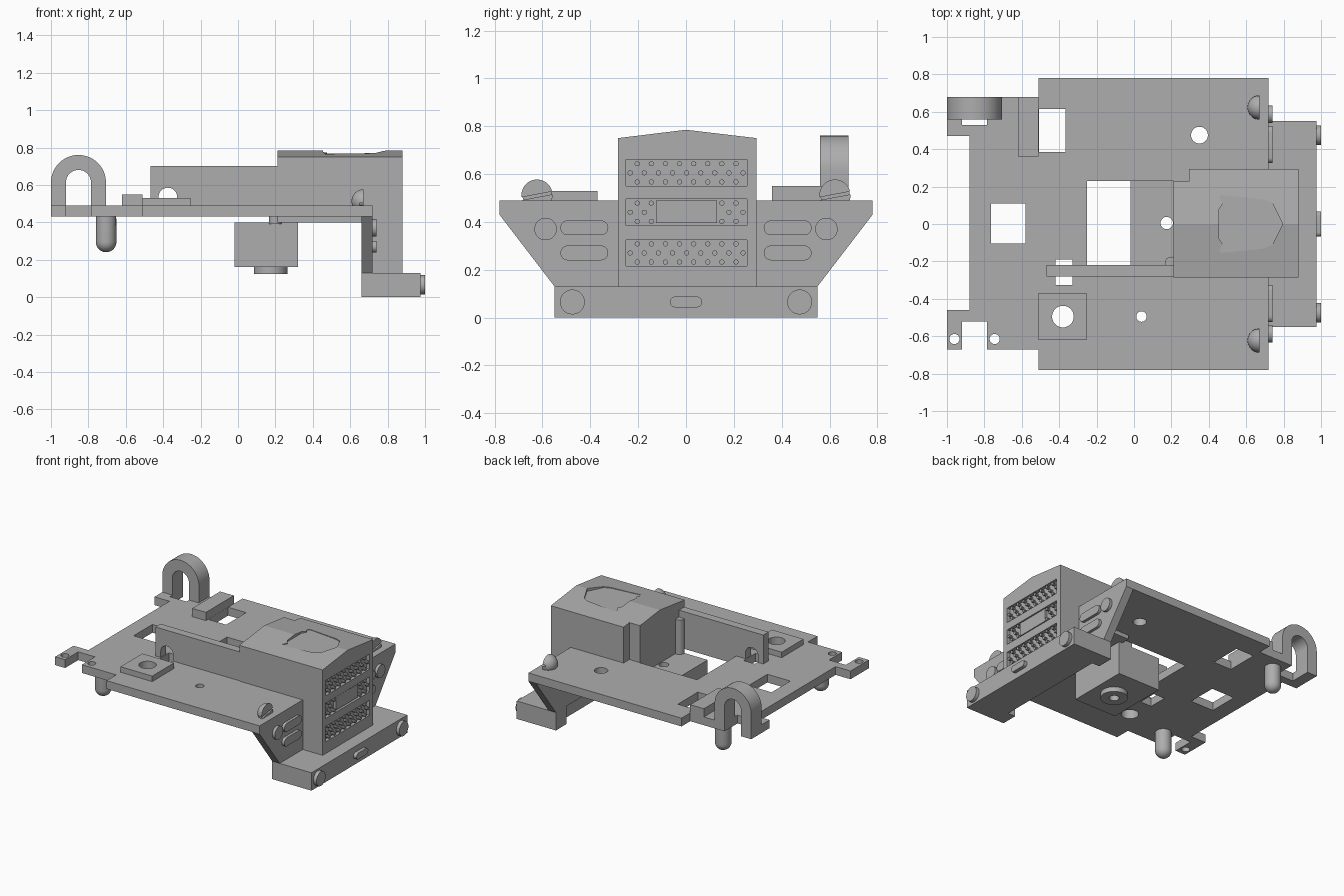
import bpy, bmesh, math
from mathutils import Vector

cube = bpy.data.objects.get("Cube")
if cube:
    bpy.data.objects.remove(cube, do_unlink=True)

grey = bpy.data.materials.new("plain grey")
grey.use_nodes = True
colour = (0.42, 0.42, 0.42, 1)
grey.diffuse_color = colour
grey.node_tree.nodes["Principled BSDF"].inputs["Base Color"].default_value = colour

# Maps a flat profile (u, v) and a depth w to x, y, z for each extrusion axis
AXES = {
    "x": lambda u, v, w: (w, u, v),
    "y": lambda u, v, w: (u, w, v),
    "z": lambda u, v, w: (u, v, w),
}


def finish(name, bm):
    bmesh.ops.recalc_face_normals(bm, faces=bm.faces)
    mesh = bpy.data.meshes.new(name)
    bm.to_mesh(mesh)
    bm.free()
    mesh.materials.append(grey)
    obj = bpy.data.objects.new(name, mesh)
    bpy.context.collection.objects.link(obj)
    return obj


def add_prism(bm, points, lo, hi, axis):
    place = AXES[axis]
    face = bm.faces.new([bm.verts.new(place(u, v, lo)) for u, v in points])
    new = bmesh.ops.extrude_face_region(bm, geom=[face])["geom"]
    move = Vector(place(0, 0, hi - lo))
    bmesh.ops.translate(bm, vec=move, verts=[g for g in new if isinstance(g, bmesh.types.BMVert)])


def prism(name, points, lo, hi, axis="z"):
    bm = bmesh.new()
    add_prism(bm, points, lo, hi, axis)
    return finish(name, bm)


def rect(u0, u1, v0, v1):
    return [(u0, v0), (u1, v0), (u1, v1), (u0, v1)]


def box(name, x0, x1, y0, y1, z0, z1):
    return prism(name, rect(x0, x1, y0, y1), z0, z1)


def arc(u, v, r, start=0, end=360, n=32):
    count = n if end - start == 360 else n + 1
    steps = [math.radians(start + (end - start) * i / n) for i in range(count)]
    return [(u + r * math.cos(a), v + r * math.sin(a)) for a in steps]


def slot(u, v, width, height):
    r, d = height / 2, (width - height) / 2
    return arc(u + d, v, r, -90, 90, 12) + arc(u - d, v, r, 90, 270, 12)


def smooth(obj):
    bpy.ops.object.select_all(action="DESELECT")
    bpy.context.view_layer.objects.active = obj
    obj.select_set(True)
    bpy.ops.object.shade_smooth_by_angle(angle=math.radians(30))


def cut(obj, *cutters):
    bpy.context.view_layer.objects.active = obj
    for cutter in cutters:
        cutter.hide_render = True
        mod = obj.modifiers.new("cut", "BOOLEAN")
        mod.operation, mod.solver, mod.object = "DIFFERENCE", "EXACT", cutter
        bpy.ops.object.modifier_apply(modifier=mod.name)
        bpy.data.objects.remove(cutter, do_unlink=True)


# Deck plate with notched tabs, windows and screw holes
deck = prism("deck", [
    (-0.51, -0.78), (0.72, -0.78), (0.72, 0.78), (-0.51, 0.78), (-0.51, 0.68),
    (-0.785, 0.68), (-0.785, 0.53), (-0.92, 0.53), (-0.92, 0.68), (-1, 0.68),
    (-1, 0.47), (-0.88, 0.47), (-0.88, -0.46), (-1, -0.46), (-1, -0.67),
    (-0.92, -0.67), (-0.92, -0.52), (-0.785, -0.52), (-0.785, -0.67), (-0.51, -0.67)],
    0.43, 0.49)
windows = [(-0.765, -0.58, -0.105, 0.11), (-0.509, -0.365, 0.385, 0.615),
           (-0.25, 0.21, -0.22, 0.23), (-0.42, -0.33, -0.325, -0.19)]
cut(deck, *[box("window_cutter", *w, 0.3, 0.6) for w in windows])
holes = [(0.35, 0.475, 0.045), (0.04, -0.495, 0.028), (-0.96, -0.615, 0.027),
         (-0.745, -0.615, 0.027), (-0.38, -0.495, 0.058)]
cut(deck, *[prism("hole_cutter", arc(*h), 0.3, 0.6) for h in holes])
smooth(deck)

# Raised pad and bar on the deck
pad = box("pad", -0.51, -0.255, -0.62, -0.37, 0.49, 0.53)
cut(pad, prism("pad_cutter", arc(-0.38, -0.495, 0.058), 0.3, 0.6))
smooth(pad)
box("rear_bar", -0.62, -0.51, 0.36, 0.68, 0.49, 0.55)

# Arched hook on the corner tab
hook = prism("hook", [(-1, 0.43)] + arc(-0.853, 0.613, 0.147, 180, 0, 24)
             + [(-0.706, 0.43), (-0.785, 0.43)] + arc(-0.853, 0.613, 0.067, 0, 180, 24)
             + [(-0.92, 0.43)], 0.56, 0.68, "y")
smooth(hook)

# Long wall with an arched opening, and the post beside it
wall = box("long_wall", -0.467, 0.215, -0.28, -0.22, 0.485, 0.70)
cut(wall, prism("arch_cutter", [(-0.425, 0.4)] + [(-0.325, 0.4)]
                + arc(-0.375, 0.535, 0.05, 0, 180, 16), -0.4, -0.1, "y"))
smooth(wall)
smooth(prism("post", arc(0.2, -0.21, 0.035), 0.39, 0.65))

# Ridged hood with a step in one corner and a shield-shaped recess on top
hood = prism("hood", [(-0.285, 0.13), (0.295, 0.13), (0.295, 0.75),
                      (0, 0.785), (-0.285, 0.75)], 0.21, 0.88, "x")
cut(hood, box("belly_cutter", 0, 0.68, -0.5, 0.5, 0, 0.40),
    box("corner_cutter", 0.1, 0.295, 0.228, 0.5, 0.1, 0.9))
half_shield = [(0.795, 0), (0.74, 0.11), (0.70, 0.13), (0.47, 0.155),
               (0.455, 0.14), (0.475, 0.11), (0.455, 0.08)]
shield = half_shield + [(x, -y) for x, y in half_shield[:0:-1]]
cut(hood, prism("shield_cutter", shield, 0.764, 0.9))

# Grille panels sunk into the nose, filled with staggered studs
FLOOR = 0.855
panels = [0.27, 0.44, 0.605]
cut(hood, *[prism("grille_cutter", rect(-0.25, 0.255, z - 0.055, z + 0.055), FLOOR, 0.95, "x")
            for z in panels])
bm = bmesh.new()
for z in panels:
    for row in (-1, 0, 1):
        for i in range(9 if row == 0 else 8):
            y = 0.0025 + (i - (4 if row == 0 else 3.5)) * 0.059
            if z != 0.44 or abs(y) > 0.14:
                add_prism(bm, arc(y, z + row * 0.038, 0.011, n=10), FLOOR - 0.005, 0.88, "x")
finish("grille_studs", bm)
box("grille_plate", FLOOR - 0.005, 0.875, -0.125, 0.13, 0.395, 0.49)

# Tapered nose plate with lamps and vents
prism("nose_plate", [(-0.55, 0.13), (0.55, 0.13), (0.78, 0.43), (-0.78, 0.43)], 0.66, 0.72, "x")
for side, s in (("right", -1), ("left", 1)):
    smooth(prism(side + "_lamp", arc(s * 0.587, 0.37, 0.047), 0.71, 0.74, "x"))
    for level, z in (("upper", 0.375), ("lower", 0.27)):
        smooth(prism(f"{side}_{level}_vent", slot(s * 0.425, z, 0.2, 0.062), 0.71, 0.74, "x"))
    smooth(prism(side + "_bumper_lamp", arc(s * 0.475, 0.065, 0.052), 0.97, 1.0, "x"))

# Bumper with short returns at its ends
prism("bumper", [(0.975, -0.55), (0.975, 0.55), (0.66, 0.55), (0.66, 0.43), (0.72, 0.43),
                 (0.72, -0.43), (0.66, -0.43), (0.66, -0.55)], 0, 0.13)
smooth(prism("bumper_slot", slot(0, 0.065, 0.135, 0.045), 0.97, 1.0, "x"))

# Half-dome lights with a slanted slot in the flat face
for side, s in (("right", -1), ("left", 1)):
    bm = bmesh.new()
    bmesh.ops.create_uvsphere(bm, u_segments=32, v_segments=16, radius=0.065)
    bmesh.ops.translate(bm, vec=(0.672, s * 0.623, 0.512), verts=bm.verts)
    dome = finish(side + "_dome", bm)
    y = s * 0.623
    cut(dome, box("half_cutter", 0.672, 0.8, y - 0.1, y + 0.1, 0.4, 0.6),
        prism("slot_cutter", [(y - 0.08, 0.488), (y + 0.08, 0.518), (y + 0.08, 0.53),
                              (y - 0.08, 0.50)], 0.65, 0.8, "x"))
    smooth(dome)

# Box under the deck with a drilled boss
drill = lambda: prism("drill_cutter", arc(0.175, 0.005, 0.033), 0, 0.6)
under_box = box("under_box", -0.02, 0.32, -0.22, 0.23, 0.16, 0.435)
cut(under_box, box("recess_cutter", -0.1, 0.21, -0.4, 0.4, 0.40, 0.6), drill())
boss = prism("boss", arc(0.175, 0.005, 0.09), 0.125, 0.165)
cut(boss, drill())
smooth(under_box)
smooth(boss)

# Round-ended pegs under the rear of the deck
for side, y in (("right", -0.54), ("left", 0.58)):
    bm = bmesh.new()
    bmesh.ops.create_uvsphere(bm, u_segments=24, v_segments=16, radius=0.055)
    for v in bm.verts:
        v.co = (v.co.x - 0.705, v.co.y + y, v.co.z + 0.295 if v.co.z < 0.001 else 0.435)
    bmesh.ops.remove_doubles(bm, verts=bm.verts, dist=0.0001)
    smooth(finish(side + "_peg", bm))
